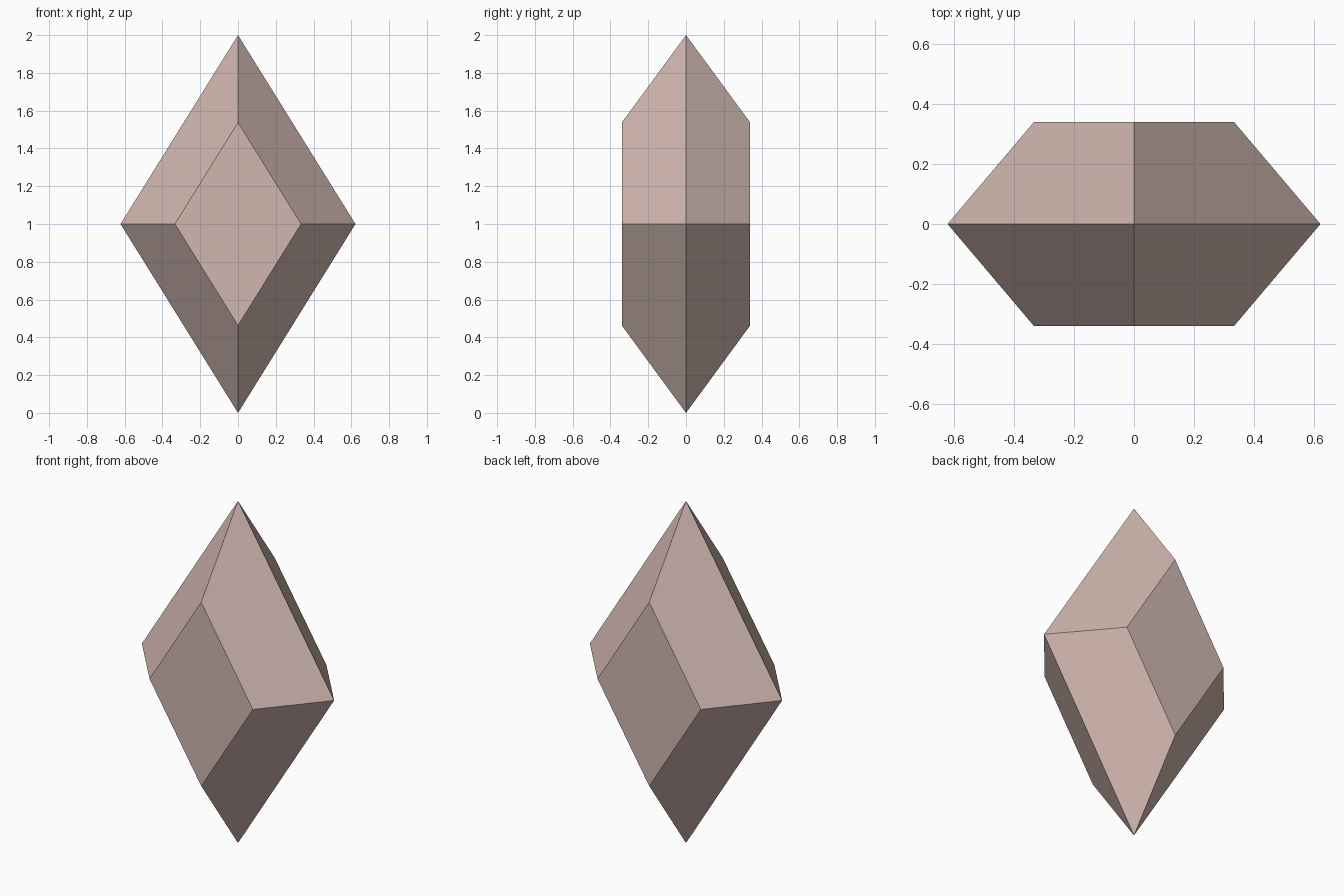
import bpy
import bmesh

HALF_WIDTH, HALF_HEIGHT, HALF_DEPTH = 0.622, 1.0, 0.34
FACET_SCALE = 0.537

cube = bpy.data.objects.get("Cube")
if cube:
    bpy.data.objects.remove(cube, do_unlink=True)

# Dusty pink stone
stone = bpy.data.materials.new("dusty_pink_stone")
stone.use_nodes = True
colour = (0.63, 0.47, 0.425, 1)
stone.diffuse_color = colour
stone.node_tree.nodes["Principled BSDF"].inputs["Base Color"].default_value = colour

bm = bmesh.new()


def diamond(y, scale):
    """Ring of four corners: right, top, left, bottom."""
    w, h = HALF_WIDTH * scale, HALF_HEIGHT * scale
    corners = ((w, 0), (0, h), (-w, 0), (0, -h))
    return [bm.verts.new((x, y, HALF_HEIGHT + z)) for x, z in corners]


# Wide girdle with a smaller flat facet in front and behind
girdle = diamond(0, 1)
for side in (-1, 1):
    facet = diamond(side * HALF_DEPTH, FACET_SCALE)
    bm.faces.new(facet)
    for i in range(4):
        j = (i + 1) % 4
        bm.faces.new((girdle[i], girdle[j], facet[j], facet[i]))
bmesh.ops.recalc_face_normals(bm, faces=bm.faces[:])

mesh = bpy.data.meshes.new("crystal")
bm.to_mesh(mesh)
bm.free()
mesh.materials.append(stone)
crystal = bpy.data.objects.new("crystal", mesh)
bpy.context.collection.objects.link(crystal)
